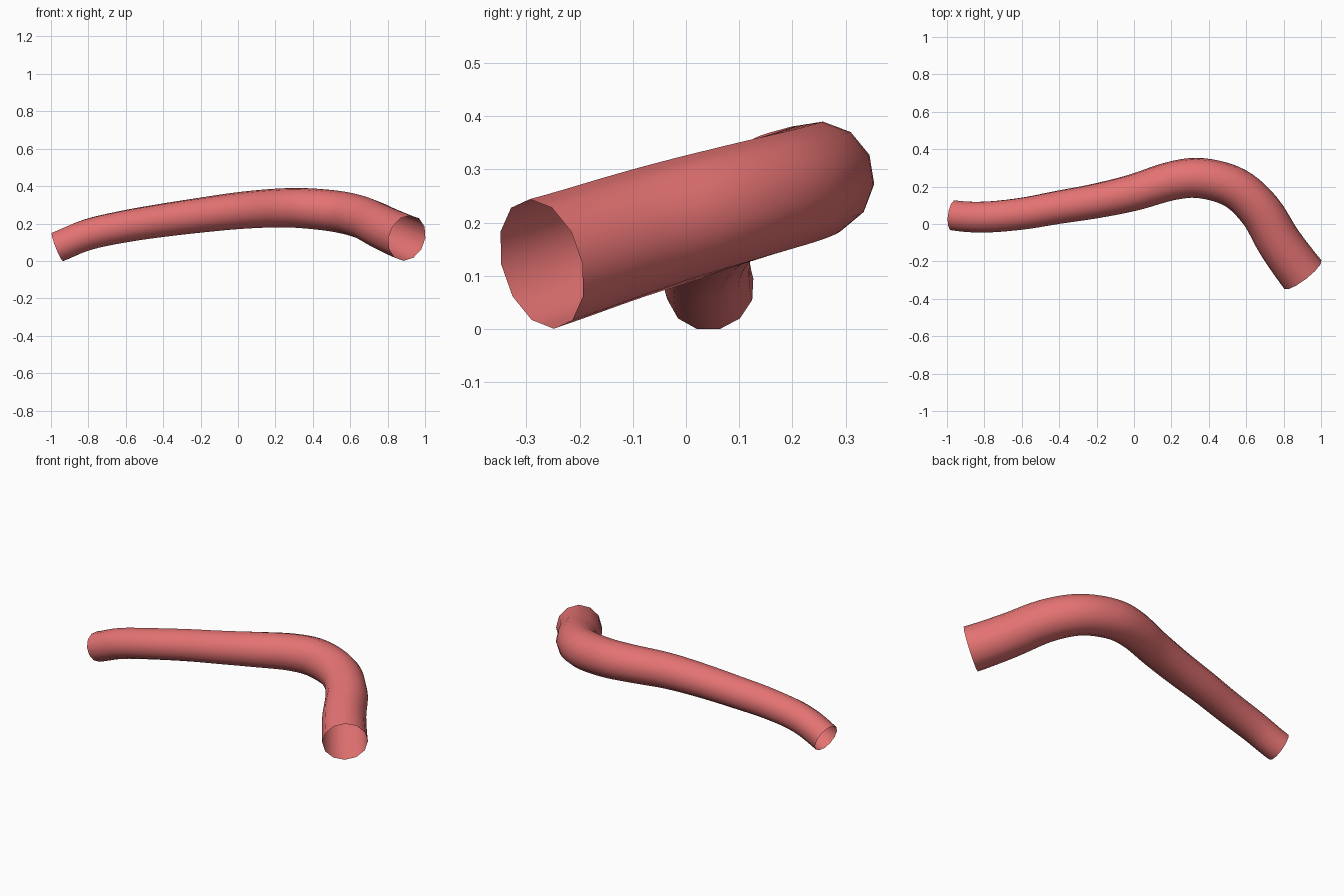
import bpy, bmesh, math
from mathutils import Vector

if "Cube" in bpy.data.objects:
    bpy.data.objects.remove(bpy.data.objects["Cube"])

SIDES, STEPS = 12, 5

# Centre line and radius of the tube: x, y, z, r
path = [(-0.965, 0.046, 0.080, 0.083), (-0.80, 0.037, 0.147, 0.085),
        (-0.60, 0.055, 0.191, 0.087), (-0.40, 0.090, 0.223, 0.090),
        (-0.20, 0.124, 0.250, 0.094), (0.0, 0.169, 0.274, 0.099),
        (0.20, 0.230, 0.288, 0.104), (0.36, 0.245, 0.287, 0.108),
        (0.54, 0.193, 0.268, 0.111), (0.675, 0.070, 0.233, 0.115),
        (0.78, -0.103, 0.182, 0.120), (0.903, -0.271, 0.128, 0.125)]
pts = [Vector(p) for p in path]
# Phantom end points that set the end directions
pts.insert(0, pts[0] - Vector((0.16, -0.035, 0.062, 0.002)))
pts.append(pts[-1] + Vector((0.125, -0.152, -0.040, 0.005)))


def catmull(a, b, c, d, t):
    """Point and direction on a smooth segment from b to c."""
    k1, k2, k3 = c - a, 2 * a - 5 * b + 4 * c - d, 3 * b - a - 3 * c + d
    return (b + 0.5 * (k1 * t + k2 * t * t + k3 * t ** 3),
            0.5 * (k1 + 2 * k2 * t + 3 * k3 * t * t))


segments = len(pts) - 3
samples = [catmull(*pts[i:i + 4], j / STEPS)
           for i in range(segments) for j in range(STEPS)]
samples.append(catmull(*pts[-4:], 1.0))

# Open tube swept along the centre line
bm = bmesh.new()
rings = []
for n, (p, d) in enumerate(samples):
    tangent = d.to_3d().normalized()
    side = tangent.cross(Vector((0, 0, 1))).normalized()
    up = side.cross(tangent)
    twist = math.radians(15) * (1 - n / (len(samples) - 1))
    ring = []
    for k in range(SIDES):
        a = math.tau * k / SIDES + twist
        ring.append(bm.verts.new(p.to_3d() + p.w * (side * math.cos(a) + up * math.sin(a))))
    rings.append(ring)
for r0, r1 in zip(rings, rings[1:]):
    for k in range(SIDES):
        m = (k + 1) % SIDES
        bm.faces.new((r0[k], r0[m], r1[m], r1[k])).smooth = True
bmesh.ops.recalc_face_normals(bm, faces=bm.faces)

# Rest the tube on the ground
low = min(v.co.z for v in bm.verts)
bmesh.ops.translate(bm, verts=bm.verts, vec=(0, 0, -low))

mesh = bpy.data.meshes.new("bent_tube")
bm.to_mesh(mesh)
bm.free()
tube = bpy.data.objects.new("bent_tube", mesh)
bpy.context.collection.objects.link(tube)

red = bpy.data.materials.new("soft_red")
red.diffuse_color = (0.78, 0.17, 0.17, 1)
red.use_nodes = True
red.node_tree.nodes["Principled BSDF"].inputs["Base Color"].default_value = red.diffuse_color
mesh.materials.append(red)
